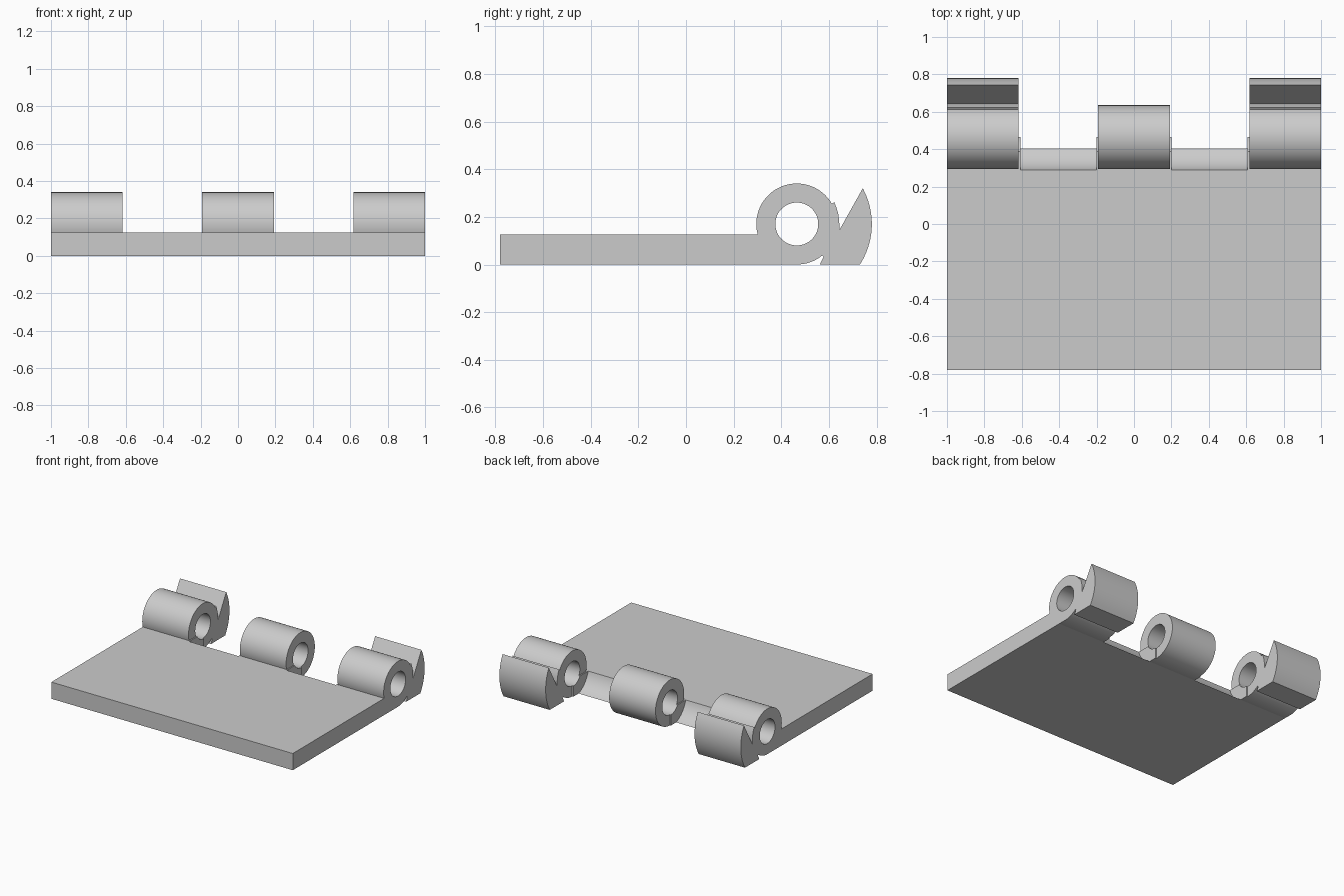
import bpy, bmesh, math
from mathutils import Matrix

cube = bpy.data.objects.get("Cube")
if cube:
    bpy.data.objects.remove(cube, do_unlink=True)

metal = bpy.data.materials.new("grey metal")
metal.use_nodes = True
COLOUR = (0.6, 0.6, 0.6, 1)
metal.diffuse_color = COLOUR
metal.node_tree.nodes["Principled BSDF"].inputs["Base Color"].default_value = COLOUR

# Pin axis and main sizes, in the y-z section plane
CY, CZ = 0.465, 0.17
BARREL, HOLE, CLEARANCE, HOOK = 0.17, 0.09, 0.181, 0.315
TOP, FRONT = 0.125, -0.78


def angle_at(radius, z, back=True):
    """Angle in degrees where a circle about the pin meets height z."""
    a = math.degrees(math.asin((z - CZ) / radius))
    return a if back else 180 - a


def arc(radius, start, end):
    steps = max(2, round(abs(end - start) / 5))
    angles = [math.radians(start + (end - start) * i / steps) for i in range(steps + 1)]
    return [(CY + radius * math.cos(a), CZ + radius * math.sin(a)) for a in angles]


def extrude_section(name, outlines, x0, x1):
    """Extrude y-z outlines (the second one is a hole) from x0 to x1."""
    curve = bpy.data.curves.new(name, "CURVE")
    curve.dimensions = "2D"
    curve.fill_mode = "BOTH"
    curve.extrude = (x1 - x0) / 2
    for points in outlines:
        spline = curve.splines.new("POLY")
        spline.points.add(len(points) - 1)
        for p, (y, z) in zip(spline.points, points):
            p.co = (y, z, 0, 1)
        spline.use_cyclic_u = True
    obj = bpy.data.objects.new(name, curve)
    bpy.context.collection.objects.link(obj)
    bpy.ops.object.select_all(action="DESELECT")
    obj.select_set(True)
    bpy.context.view_layer.objects.active = obj
    bpy.ops.object.convert(target="MESH")
    obj = bpy.context.view_layer.objects.active
    # Stand the section up so that it runs along x
    mesh = obj.data
    mesh.transform(Matrix(((0, 0, 1, (x0 + x1) / 2), (1, 0, 0, 0), (0, 1, 0, 0), (0, 0, 0, 1))))
    bm = bmesh.new()
    bm.from_mesh(mesh)
    bmesh.ops.remove_doubles(bm, verts=bm.verts, dist=0.0002)
    bmesh.ops.recalc_face_normals(bm, faces=bm.faces)
    bm.to_mesh(mesh)
    bm.free()
    mesh.materials.clear()
    mesh.materials.append(metal)
    bpy.ops.object.shade_smooth_by_angle(angle=math.radians(30))
    return obj


# Concave rear edge of the plate, from its top down to the floor
rear = arc(CLEARANCE, angle_at(CLEARANCE, TOP, False), 360 + angle_at(CLEARANCE, 0, False) - 360)
foot = rear[::-1]
barrel_start = angle_at(BARREL, TOP, False)
bore = arc(HOLE, 0, 355)

# Plate
extrude_section("plate", [[(FRONT, 0), (FRONT, TOP)] + rear], -1, 1)

# Middle knuckle
plain = foot + arc(BARREL, barrel_start, -90)
extrude_section("middle_knuckle", [plain, bore], -0.192, 0.192)

# Outer knuckles: barrel, small spur, open hook and bottom notch
hooked = (foot + arc(BARREL, barrel_start, 30)
          + [(0.622, 0.262), (0.632, 0.238), (0.639, 0.212), (0.643, 0.18), (0.644, 0.145)]
          + arc(HOOK, angle_at(HOOK, 0.32), angle_at(HOOK, 0))
          + [(0.562, 0), (0.567, 0.012), (0.578, 0.032)]
          + arc(BARREL, -51, -90))

# Thin lips of the plate that stick out beside each barrel
lip = (foot + arc(HOLE, angle_at(HOLE, TOP, False), 270) + [(CY, 0)])

for side, word in ((1, "left"), (-1, "right")):
    def span(a, b):
        return sorted((side * a, side * b))
    extrude_section(word + "_hook_knuckle", [hooked, bore], *span(0.617, 1))
    extrude_section(word + "_outer_lip", [lip], *span(0.608, 0.617))
    extrude_section(word + "_middle_lip", [lip], *span(0.192, 0.2))
